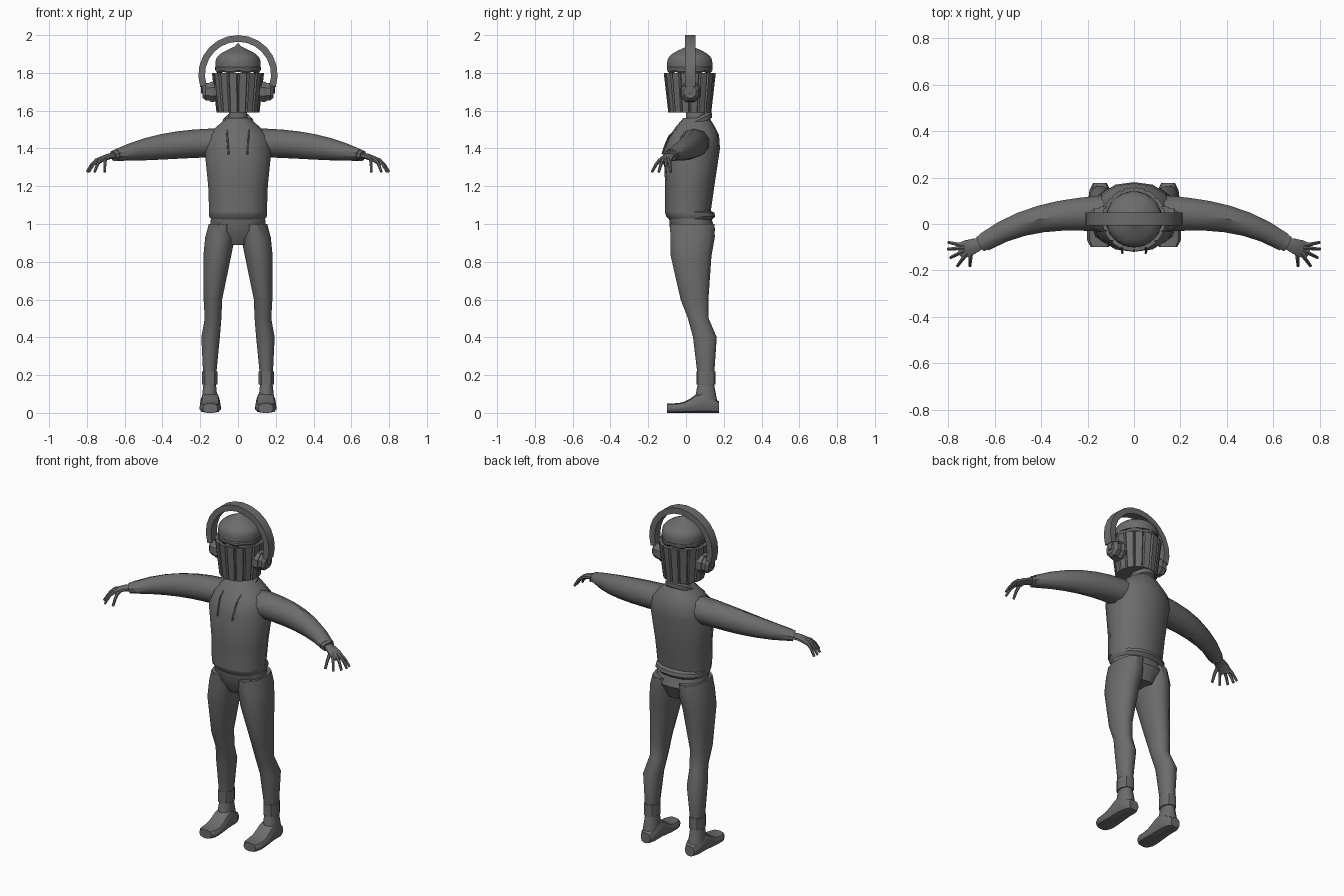
import bpy, bmesh, math
from mathutils import Vector

if "Cube" in bpy.data.objects:
    bpy.data.objects.remove(bpy.data.objects["Cube"])

grey = (.15, .15, .15, 1)
material = bpy.data.materials.new("plain grey")
material.use_nodes = True
material.diffuse_color = grey
material.node_tree.nodes["Principled BSDF"].inputs["Base Color"].default_value = grey

UP = Vector((0, 0, 1))
SIDEWAYS = Vector((1, 0, 0))
BACKWARD = Vector((0, 1, 0))


def skin(name, rings, closed=False, angle=38):
    """Join matching rings of points into one surface with capped ends."""
    bm = bmesh.new()
    loops = [[bm.verts.new(point) for point in ring] for ring in rings]
    pairs = list(zip(loops, loops[1:]))
    if closed:
        pairs.append((loops[-1], loops[0]))
    else:
        bm.faces.new(loops[0])
        bm.faces.new(loops[-1])
    for lower, upper in pairs:
        for i in range(len(lower)):
            bm.faces.new((lower[i - 1], lower[i], upper[i], upper[i - 1]))
    bmesh.ops.recalc_face_normals(bm, faces=bm.faces)
    mesh = bpy.data.meshes.new(name)
    bm.to_mesh(mesh)
    bm.free()
    mesh.materials.append(material)
    part = bpy.data.objects.new(name, mesh)
    bpy.context.collection.objects.link(part)
    bpy.ops.object.select_all(action='DESELECT')
    part.select_set(True)
    bpy.context.view_layer.objects.active = part
    bpy.ops.object.shade_smooth_by_angle(angle=math.radians(angle))


def oval(centre, across, along, sides, power):
    """Superellipse ring; a higher power gives a boxier section."""
    ring = []
    for i in range(sides):
        turn = math.tau * (i + .5) / sides
        c, s = math.cos(turn), math.sin(turn)
        scale = (abs(c) ** power + abs(s) ** power) ** (-1 / power)
        ring.append(centre + (across * c + along * s) * scale)
    return ring


def upright(name, rows, sides=12, power=2.3, mirror=1):
    """Level sections; each row is x, y, z, half width, half depth."""
    skin(name, [oval(Vector((mirror * x, y, z)), SIDEWAYS * a, BACKWARD * b, sides, power)
                for x, y, z, a, b in rows])


def tube(name, rows, sides=10, mirror=1, closed=False):
    """Sections square to a path; each row is x, y, z, half width, half height."""
    path = [Vector((mirror * row[0], row[1], row[2])) for row in rows]
    rings = []
    for i, row in enumerate(rows):
        following = (i + 1) % len(path) if closed else min(i + 1, len(path) - 1)
        previous = i - 1 if closed else max(i - 1, 0)
        heading = (path[following] - path[previous]).normalized()
        lift = (UP - heading * heading.z).normalized()
        rings.append(oval(path[i], heading.cross(lift) * row[3], lift * row[4], sides, 2))
    skin(name, rings, closed)


def steps(count):
    return [i / count for i in range(count + 1)]


def circle(count):
    return [math.tau * i / count for i in range(count)]


# Hooded top, hem, neck and seat of the trousers
upright("hoodie_body", [(0, .01, 1.06, .155, .12), (0, .02, 1.2, .16, .13),
                        (0, .03, 1.4, .18, .15), (0, .045, 1.47, .16, .13),
                        (0, .05, 1.52, .11, .1), (0, .055, 1.56, .06, .07)], 14)
upright("hoodie_hem", [(0, .025, 1.02, .14, .11), (0, .025, 1.04, .155, .13),
                       (0, .02, 1.06, .155, .13), (0, .02, 1.07, .14, .11)], 14)
upright("neck", [(0, .055, 1.5, .06, .06), (0, .05, 1.62, .045, .05)])
upright("trouser_seat", [(0, .02, 1.04, .145, .11), (0, .035, .97, .15, .12),
                         (0, .04, .89, .07, .08)], 14)

# Folded collar tilting down towards the front
tube("hood_collar", [(.07 * math.sin(a), .04 - .085 * math.cos(a),
                      1.525 - .05 * math.cos(a), .016, .022) for a in circle(16)],
     sides=6, closed=True)

for mirror, side in ((1, "left_"), (-1, "right_")):
    # Sleeve sweeping forward and narrowing to a cuff
    tube(side + "sleeve", [(.07 + .575 * t, .045 - .123 * t ** 3, 1.43 - .065 * t * t,
                            .087 - .045 * t, .076 - .045 * t ** 3) for t in steps(7)],
         mirror=mirror)
    tube(side + "sleeve_cuff", [(.64 + .02 * t, -.075 - .01 * t, 1.366 - .006 * t, .037, .029)
                                for t in steps(1)], mirror=mirror)

    # Hand: palm, then digits fanned from little finger round to thumb
    tube(side + "palm", [(.65 + .1 * t, -.08 - .037 * t, 1.362 - .037 * t * t,
                          .024 + .015 * math.sin(2 * t), .018 - .006 * t)
                         for t in steps(3)], 8, mirror)
    for i, label in enumerate(("little", "ring", "middle", "index", "thumb")):
        fan = math.radians(12 - 14 * i - 2.6 * i * i)
        reach = .08 if label == "thumb" else .1
        digit = []
        for t in steps(3):
            out = reach * (.25 + .75 * t)
            digit.append((.7 + out * math.cos(fan), -.1 + out * math.sin(fan),
                          1.345 - .07 * t * t, .011 - .004 * t, .012 - .005 * t))
        tube(side + label + "_digit", digit, 6, mirror)

    # Trouser leg and ankle band
    upright(side + "trouser_leg", [(.083, .033, 1, .073, .12), (.095, .035, .93, .08, .12),
                                   (.11, .027, .83, .075, .11), (.133, .045, .6, .05, .075),
                                   (.132, .065, .5, .045, .056), (.145, .1, .4, .05, .064),
                                   (.15, .105, .2, .035, .045)], mirror=mirror)
    upright(side + "ankle_band", [(.15, .105, z, .042, .05) for z in (.15, .22)],
            10, mirror=mirror)

    # Shoe: ankle shaft, and a body swept from heel to toe
    upright(side + "shoe_shaft", [(.15, .105, .05, .045, .064), (.15, .105, .16, .033, .043)],
            mirror=mirror)
    rings = []
    for t in steps(9):
        height = .05 + .06 * math.exp(-((t - .33) * 4) ** 2)
        width = (.046 + .014 * t) * (1 - .35 * abs(2 * t - 1) ** 8)
        rings.append(oval(Vector((mirror * .147, .176 - .276 * t, height / 2)),
                          SIDEWAYS * width, UP * height / 2, 12, 3))
    skin(side + "shoe", rings)

    # Headphone cushion, cup and the yoke hanging from the band
    for label, rows in (("ear_cushion", ((.11, .05), (.135, .057), (.15, .052))),
                        ("ear_cup", ((.145, .047), (.172, .047), (.187, .033)))):
        skin(side + label, [oval(Vector((mirror * x, .022, 1.7)), BACKWARD * r, UP * r, 8, 2.6)
                            for x, r in rows], angle=30)
    upright(side + "headphone_yoke", [(.187, .022, 1.69 + .08 * t, .01, .014 + .012 * t)
                                      for t in steps(2)], 8, mirror=mirror)

    # Drawstring hanging from the collar
    tube(side + "drawstring", [(.06 - .01 * t, -.05 - .075 * math.sqrt(t), 1.5 - .13 * t,
                                .005, .005) for t in steps(4)], 5, mirror)

# Pleated cup for a head: sixteen flat panels split by narrow grooves
rings = []
for z, radius in ((1.59, .114), (1.8, .138), (1.8, .12), (1.785, .1)):
    ring = []
    for start in circle(16):
        for offset, depth in ((.05, 1), (.34, 1), (.39, .93)):
            reach = radius * depth
            ring.append((reach * math.cos(start + offset),
                         .02 + reach * math.sin(start + offset), z))
    rings.append(ring)
skin("pleated_cup", rings, angle=18)

# Frosting: scalloped rim below a dome drawn up to a peak
tube("frosting_rim", [(.107 * math.cos(a), .02 + .107 * math.sin(a),
                       1.818 + .005 * math.cos(8 * a), .015, .018) for a in circle(32)],
     sides=8, closed=True)
upright("frosting_dome", [(0, .02, 1.83 + .125 * t, r, r) for t, r in
                          [(t, .004 + .117 * (1 + math.cos(math.pi * t * t)) / 2)
                           for t in steps(10)]], 24, 2)

# Headband: flat strap bent into an arch
rings = []
for t in steps(14):
    turn = math.radians(216 * t - 18)
    rings.append([(radius * math.cos(turn), y, 1.79 + radius * math.sin(turn))
                  for radius, y in ((.21, -.006), (.21, .05), (.175, .05), (.175, -.006))])
skin("headband", rings, angle=20)
